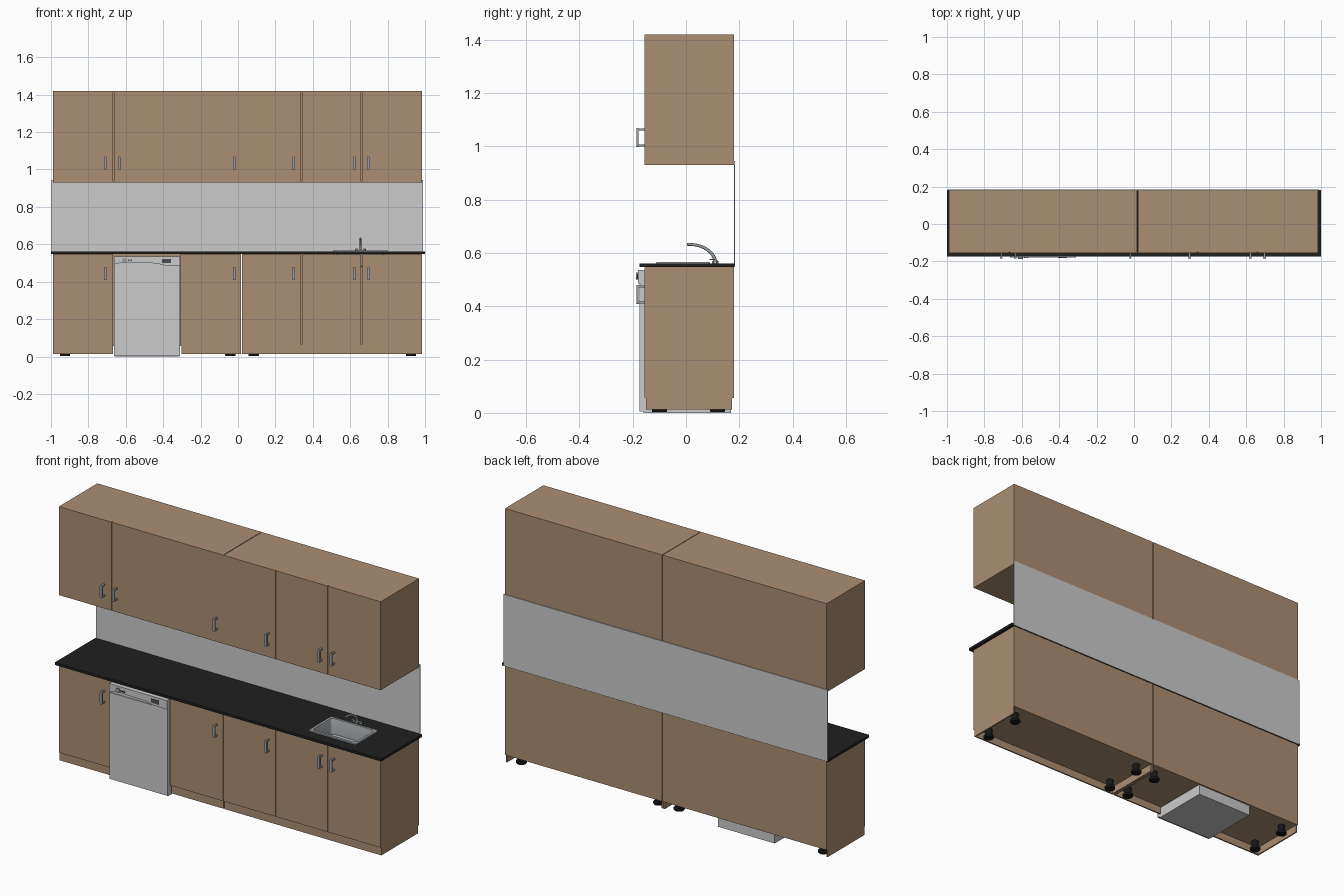
import bpy, bmesh, math
from mathutils import Vector

if "Cube" in bpy.data.objects:
    bpy.data.objects.remove(bpy.data.objects["Cube"])


def material(name, r, g, b):
    m = bpy.data.materials.new(name)
    m.diffuse_color = (r, g, b, 1)
    m.use_nodes = True
    m.node_tree.nodes["Principled BSDF"].inputs["Base Color"].default_value = m.diffuse_color
    return m


WOOD = material("wood", 0.41, 0.275, 0.172)
GREY = material("light_grey", 0.60, 0.60, 0.60)
BLACK = material("black_worktop", 0.014, 0.014, 0.014)
RUBBER = material("foot_black", 0.008, 0.009, 0.01)
STEEL = material("steel", 0.33, 0.35, 0.37)
DARK = material("dark_display", 0.07, 0.075, 0.08)


def finish(name, bm, mat, smooth=False):
    bmesh.ops.recalc_face_normals(bm, faces=bm.faces)
    me = bpy.data.meshes.new(name)
    bm.to_mesh(me)
    bm.free()
    me.materials.append(mat)
    ob = bpy.data.objects.new(name, me)
    bpy.context.collection.objects.link(ob)
    if smooth:
        bpy.ops.object.select_all(action='DESELECT')
        ob.select_set(True)
        bpy.context.view_layer.objects.active = ob
        bpy.ops.object.shade_smooth_by_angle(angle=math.radians(35))
    return ob


def add_box(bm, x0, x1, y0, y1, z0, z1):
    vs = bmesh.ops.create_cube(bm, size=1)["verts"]
    for v in vs:
        v.co = Vector(((x0 + x1) / 2 + v.co.x * (x1 - x0),
                       (y0 + y1) / 2 + v.co.y * (y1 - y0),
                       (z0 + z1) / 2 + v.co.z * (z1 - z0)))


def boxes(name, mat, *dims):
    bm = bmesh.new()
    for d in dims:
        add_box(bm, *d)
    return finish(name, bm, mat)


def loft(bm, rings, close=False, caps=True):
    """Skin rings of points; close joins the last ring to the first."""
    vr = [[bm.verts.new(p) for p in r] for r in rings]
    pairs = list(zip(vr, vr[1:])) + ([(vr[-1], vr[0])] if close else [])
    for a, b in pairs:
        for i in range(len(a)):
            j = (i + 1) % len(a)
            bm.faces.new((a[i], a[j], b[j], b[i]))
    if caps and not close:
        bm.faces.new(vr[0])
        bm.faces.new(vr[-1])


def circle(r, z, cx=0, cy=0, n=20):
    return [(cx + r * math.cos(2 * math.pi * i / n),
             cy + r * math.sin(2 * math.pi * i / n), z) for i in range(n)]


def rect(x0, x1, y0, y1, z, r=0.0, n=4):
    """Rectangle ring with corner radius r."""
    pts = []
    corners = [(x1, y1, -1, -1, 0), (x0, y1, 1, -1, 90), (x0, y0, 1, 1, 180), (x1, y0, -1, 1, 270)]
    for cx, cy, sx, sy, a0 in corners:
        for i in range(n + 1 if r else 1):
            a = math.radians(a0 + 90 * i / n)
            pts.append((cx + sx * r + r * math.cos(a), cy + sy * r + r * math.sin(a), z))
    return pts


# cabinet limits
T = 0.008
F, B = -0.150, 0.180
UNITS = {"left": (-0.988, 0.017), "right": (0.021, 0.983)}

# wall and base carcasses made from panels
for side, (x0, x1) in UNITS.items():
    boxes("wall_cabinet_" + side, WOOD,
          (x0, x0 + T, F, B - T, 0.93, 1.42), (x1 - T, x1, F, B - T, 0.93, 1.42),
          (x0, x1, B - T, B, 0.93, 1.42),
          (x0 + T, x1 - T, F, B - T, 0.93, 0.938),
          (x0 + T, x1 - T, F, B - T, 1.412, 1.42))
    boxes("base_cabinet_" + side, WOOD,
          (x0, x0 + T, F, B - T, 0.013, 0.547), (x1 - T, x1, F, B - T, 0.013, 0.547),
          (x0, x1, B - T, B, 0.055, 0.547))
    # round adjustable feet
    for fx in (x0 + 0.063, x1 - 0.058):
        for fy in (-0.10, 0.118):
            bm = bmesh.new()
            loft(bm, [circle(r, z, fx, fy) for r, z in
                      ((0.026, 0.003), (0.028, 0.006), (0.028, 0.015),
                       (0.019, 0.018), (0.019, 0.056))])
            finish("foot_" + side, bm, RUBBER, True)

# base floors, appliance bay sides and plinths
boxes("base_floor", WOOD, (-0.98, -0.667, F, B - T, 0.055, 0.063),
      (-0.308, 0.009, F, B - T, 0.055, 0.063), (0.029, 0.975, F, B - T, 0.055, 0.063))
boxes("bay_side", WOOD, (-0.675, -0.667, F, B - T, 0.055, 0.547),
      (-0.308, -0.300, F, B - T, 0.055, 0.547))
boxes("plinth", WOOD, (-0.98, -0.667, F, F + T, 0.013, 0.055),
      (-0.303, 0.009, F, F + T, 0.013, 0.055), (0.029, 0.975, F, F + T, 0.013, 0.055))

# doors
def door(name, x0, x1, z0, z1):
    boxes(name, WOOD, (x0, x1, -0.156, F, z0, z1))


for a, b in ((-0.988, -0.667), (-0.663, 0.0195), (0.0195, 0.338), (0.342, 0.658), (0.662, 0.983)):
    door("wall_door", a, b, 0.93, 1.42)
for a, b in ((-0.988, -0.667), (-0.306, 0.017), (0.021, 0.338), (0.342, 0.658), (0.662, 0.983)):
    door("base_door", a, b, 0.058, 0.546)


# pull handles: a rounded bar on two legs
def handle(x, z):
    bm = bmesh.new()
    bar = rect(x - 0.0075, x + 0.0075, z - 0.036, z + 0.036, 0, 0.007)
    loft(bm, [[(px, y, pz) for px, pz, _ in bar] for y in (-0.185, -0.178)])
    for s in (-1, 1):
        add_box(bm, x - 0.005, x + 0.005, -0.179, -0.155, z + s * 0.030 - 0.004, z + s * 0.030 + 0.004)
    finish("handle", bm, STEEL, True)


for hx in (-0.71, -0.02, 0.297, 0.622, 0.697):
    handle(hx, 1.033)
    handle(hx, 0.444)
handle(-0.635, 1.033)

# splashback panel
boxes("splashback", GREY, (-0.996, 0.988, 0.180, 0.184, 0.55, 0.945))

# worktop with a hole for the sink
SX0, SX1, SY0, SY1 = 0.507, 0.80, -0.112, 0.09
outer = (-1, 1, -0.175, 0.182)
hole = (SX0 + 0.012, SX1 - 0.012, SY0 + 0.012, SY1 - 0.012)
bm = bmesh.new()
loft(bm, [rect(*outer, 0.547), rect(*outer, 0.561), rect(*hole, 0.561), rect(*hole, 0.547)], close=True)
finish("worktop", bm, BLACK)

# sink: rim and basin
def sink_ring(inset, z, r):
    return rect(SX0 + inset, SX1 - inset, SY0 + inset, SY1 - inset, z, r)


bm = bmesh.new()
loft(bm, [sink_ring(0, 0.561, 0.012), sink_ring(0.002, 0.566, 0.012), sink_ring(0.016, 0.566, 0.016),
          sink_ring(0.018, 0.562, 0.016), sink_ring(0.026, 0.485, 0.02), sink_ring(0.034, 0.48, 0.02)])
bm.faces.ensure_lookup_table()
bmesh.ops.delete(bm, geom=[bm.faces[-2]], context='FACES_ONLY')  # open underside of rim
finish("sink", bm, STEEL, True)
bm = bmesh.new()
loft(bm, [circle(0.016, z, 0.653, -0.01) for z in (0.479, 0.482)])
finish("sink_drain", bm, DARK, True)

# tap: swept spout, base and side levers
bm = bmesh.new()
rings = []
for i in range(15):
    a = math.pi / 2 * 1.05 * i / 14
    c = Vector((0.655, 0.012 + 0.098 * math.cos(a), 0.562 + 0.070 * math.sin(a)))
    n = Vector((0, math.cos(a), math.sin(a)))
    rad = 0.0065 - 0.0015 * i / 14
    rings.append([c + rad * (math.cos(t) * Vector((1, 0, 0)) + math.sin(t) * n)
                  for t in (2 * math.pi * k / 12 for k in range(12))])
loft(bm, rings)
finish("tap_spout", bm, STEEL, True)
bm = bmesh.new()
loft(bm, [circle(r, z, 0.655, 0.11) for r, z in ((0.012, 0.561), (0.012, 0.568), (0.008, 0.572))])
for s in (-1, 1):
    kx = 0.655 + s * 0.022
    loft(bm, [circle(r, z, kx, 0.11, 12) for r, z in ((0.007, 0.561), (0.006, 0.574), (0.004, 0.578))])
    add_box(bm, kx - 0.004, kx + 0.004, 0.088, 0.112, 0.573, 0.577)
finish("tap_base", bm, STEEL, True)

# dishwasher body, door and control panel
DX0, DX1 = -0.664, -0.310
boxes("dishwasher_body", GREY, (DX0 + 0.003, DX1 - 0.003, -0.160, 0.168, 0.0, 0.535))
boxes("dishwasher_door", GREY, (DX0, DX1, -0.174, -0.160, 0.006, 0.484))
bm = bmesh.new()
panel = [(DX0, 0.536), (DX0, 0.492), (-0.62, 0.503), (-0.43, 0.498), (-0.40, 0.488),
         (DX1, 0.486), (DX1, 0.536)]
loft(bm, [[(x, y, z) for x, z in panel] for y in (-0.180, -0.160)])
finish("control_panel", bm, GREY)
boxes("panel_recess", GREY, (DX0, DX1, -0.170, -0.160, 0.484, 0.505))
boxes("display", DARK, (-0.405, -0.357, -0.182, -0.179, 0.500, 0.522))

# dial and buttons
for bx, r, y, mat in ((-0.607, 0.013, -0.187, STEEL), (-0.584, 0.005, -0.183, DARK),
                      (-0.571, 0.005, -0.183, DARK)):
    bm = bmesh.new()
    loft(bm, [[(px, yy, pz) for px, pz, _ in circle(r, 0, bx, 0.514, 16)] for yy in (y, -0.179)])
    finish("panel_button", bm, mat, True)
